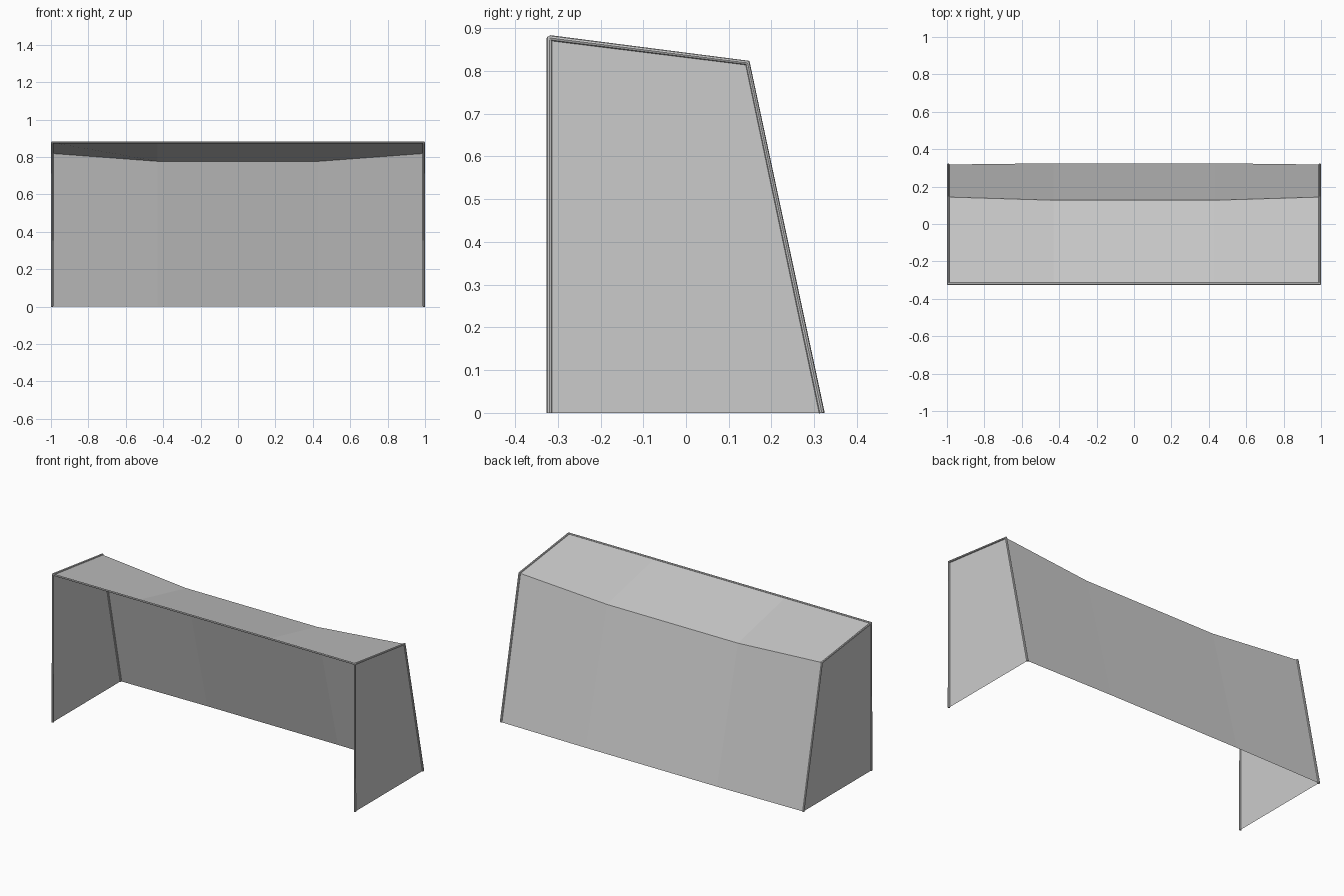
import bpy, bmesh

if "Cube" in bpy.data.objects:
    bpy.data.objects.remove(bpy.data.objects["Cube"])

R = 0.0065           # tube radius
X = 1 - R            # tube centre line, half width
FRONT, BACK_TOP, BACK_BOTTOM = (-0.3195, 0.8775), (0.144, 0.819), (0.318, 0.0)


def tube(name, points):
    """Thin eight-sided bar following a path."""
    cu = bpy.data.curves.new(name, 'CURVE')
    cu.dimensions = '3D'
    cu.bevel_depth = R
    cu.bevel_resolution = 2
    cu.use_fill_caps = True
    sp = cu.splines.new('POLY')
    sp.points.add(len(points) - 1)
    for p, co in zip(sp.points, points):
        p.co = (*co, 1)
    sp.use_smooth = False
    ob = bpy.data.objects.new(name, cu)
    bpy.context.collection.objects.link(ob)


def sheet(name, rows):
    """Net panel spanning successive rows of points."""
    bm = bmesh.new()
    grid = [[bm.verts.new(p) for p in row] for row in rows]
    for a, b in zip(grid, grid[1:]):
        for i in range(len(a) - 1):
            bm.faces.new((a[i], a[i + 1], b[i + 1], b[i]))
    me = bpy.data.meshes.new(name)
    bm.to_mesh(me)
    bm.free()
    bpy.context.collection.objects.link(bpy.data.objects.new(name, me))


# Front posts and crossbar
tube("front_frame", [(-X, FRONT[0], 0), (-X, *FRONT), (X, *FRONT), (X, FRONT[0], 0)])

# Side bars and side nets
for side, s in (("left", -1), ("right", 1)):
    tube(side + "_side_bar", [(s * X, *p) for p in (FRONT, BACK_TOP, BACK_BOTTOM)])
    sheet(side + "_net", [[(s * X, FRONT[0], 0), (s * X, *BACK_BOTTOM)],
                          [(s * X, *FRONT), (s * X, *BACK_TOP)]])

# Roof and back net, sagging between the side bars
xs = (-X, -0.43, 0.43, X)
sag = [(x, *(BACK_TOP if abs(x) == X else (0.127, 0.777))) for x in xs]
sheet("roof_and_back_net", [[(x, *FRONT) for x in xs], sag,
                            [(x, BACK_BOTTOM[0] + R, 0) if abs(x) < X else (x, *BACK_BOTTOM) for x in xs]])
